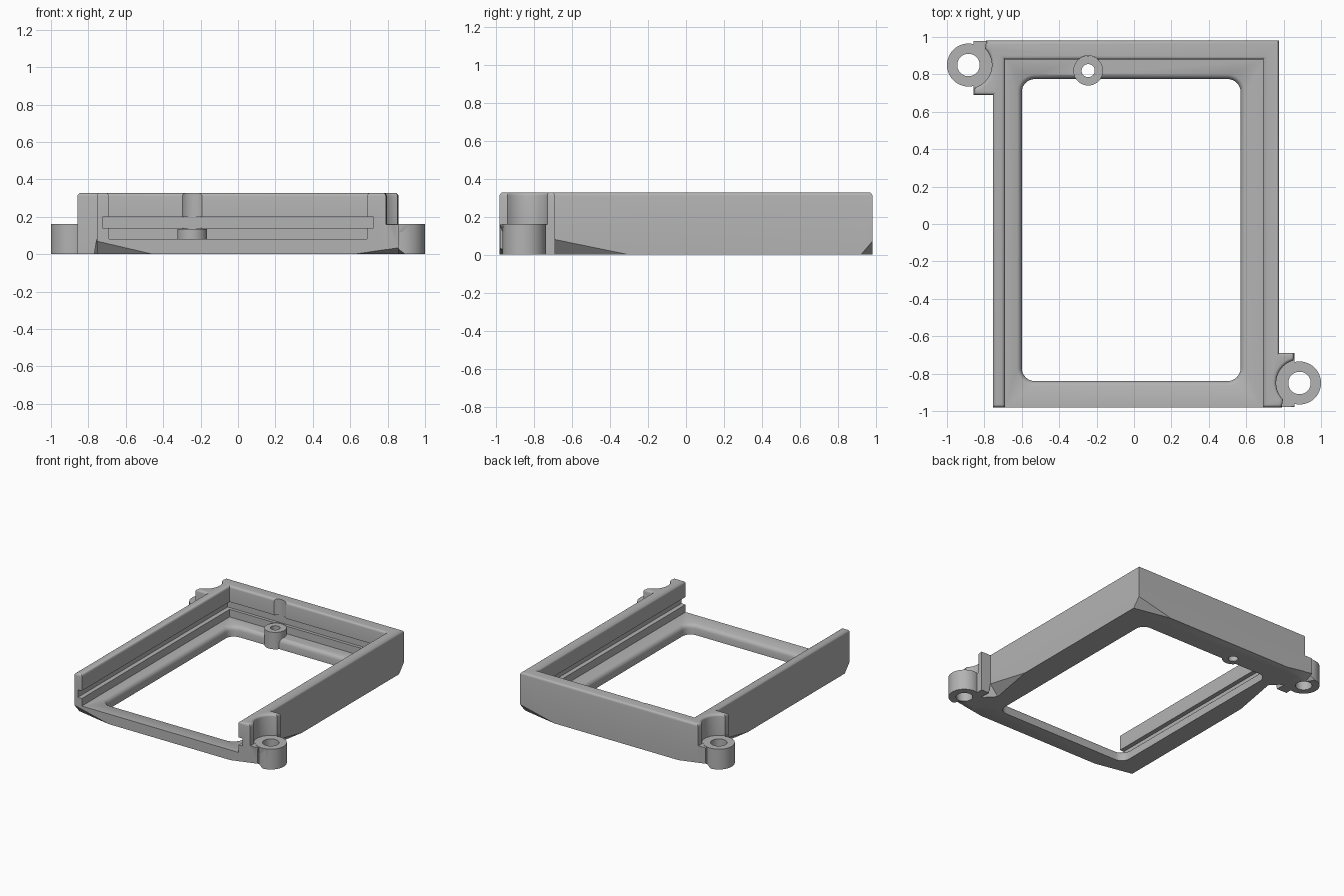
import bpy, bmesh, math
from mathutils import Vector

if "Cube" in bpy.data.objects:
    bpy.data.objects.remove(bpy.data.objects["Cube"])

mat = bpy.data.materials.new("plain grey")
mat.diffuse_color = (0.45, 0.45, 0.45, 1)
mat.use_nodes = True
mat.node_tree.nodes["Principled BSDF"].inputs["Base Color"].default_value = mat.diffuse_color


def finish(name, bm):
    bmesh.ops.recalc_face_normals(bm, faces=bm.faces)
    me = bpy.data.meshes.new(name)
    bm.to_mesh(me)
    bm.free()
    ob = bpy.data.objects.new(name, me)
    bpy.context.collection.objects.link(ob)
    me.materials.append(mat)
    return ob


def loft(name, rings, bevel=0):
    """Solid skinned through rings of (outline, z); optional rounding of the top rim."""
    bm = bmesh.new()
    loops = [[bm.verts.new((x, y, z)) for x, y in pts] for pts, z in rings]
    n = len(loops[0])
    for a, b in zip(loops, loops[1:]):
        for i in range(n):
            j = (i + 1) % n
            bm.faces.new((a[i], a[j], b[j], b[i]))
    bm.faces.new(loops[0][::-1])
    top = bm.faces.new(loops[-1])
    if bevel:
        bmesh.ops.recalc_face_normals(bm, faces=bm.faces)
        bmesh.ops.bevel(bm, geom=list(top.edges), offset=bevel, segments=4,
                        profile=0.5, affect='EDGES')
    return finish(name, bm)


def rect(x0, x1, y0, y1):
    return [(x0, y0), (x1, y0), (x1, y1), (x0, y1)]


def box(name, x0, x1, y0, y1, z0, z1):
    r = rect(x0, x1, y0, y1)
    return loft(name, [(r, z0), (r, z1)])


def arc(cx, cy, r, a0, a1, n):
    return [(cx + r * math.cos(math.radians(a0 + (a1 - a0) * i / n)),
             cy + r * math.sin(math.radians(a0 + (a1 - a0) * i / n))) for i in range(n + 1)]


def cylinder(name, cx, cy, r, z0, z1):
    c = arc(cx, cy, r, 0, 360, 40)[:-1]
    return loft(name, [(c, z0), (c, z1)])


def rounded(x0, x1, y0, y1, r):
    return (arc(x1 - r, y1 - r, r, 0, 90, 8) + arc(x0 + r, y1 - r, r, 90, 180, 8)
            + arc(x0 + r, y0 + r, r, 180, 270, 8) + arc(x1 - r, y0 + r, r, 270, 360, 8))


def corner_cut(corner, *ends):
    """Pyramid that slices a corner off, grown slightly past the outer faces."""
    c = Vector(corner)
    bm = bmesh.new()
    e = [Vector(p) for p in ends]
    apex = c + sum((c - p for p in e), Vector()) * 0.3
    v = [bm.verts.new(p) for p in [apex] + [c + (p - c) * 1.0 for p in e]]
    for f in ((0, 1, 2), (0, 2, 3), (0, 3, 1), (1, 3, 2)):
        bm.faces.new([v[i] for i in f])
    return finish("corner_cutter", bm)


def combine(target, tool, op):
    m = target.modifiers.new(op, 'BOOLEAN')
    m.operation, m.object, m.solver = op, tool, 'EXACT'
    bpy.context.view_layer.objects.active = target
    bpy.ops.object.modifier_apply(modifier=m.name)
    bpy.data.objects.remove(tool)


# Three walls with the scooped ear shoulders, rounded along the top
ear = [(-0.79, 0.98)] + arc(-0.885, 0.85, 0.125, 45, -75, 12) + [(-0.858, 0.69)]
outline = ([(-0.755, -0.98), (-0.69, -0.98), (-0.69, 0.88), (0.69, 0.88), (0.69, -0.98)]
           + [(-x, -y) for x, y in ear] + [(0.775, -0.69), (0.775, 0.98)]
           + ear + [(-0.755, 0.69)])
frame = loft("bezel_frame", [(outline, 0), (outline, 0.328)], bevel=0.018)

# Low base rim, lower ear blocks and screw boss
combine(frame, box("base_rim", -0.754, 0.774, -0.98, 0.979, 0, 0.08), 'UNION')
for s in (-1, 1):
    xs = sorted((s * 0.74, s * 0.857))
    ys = sorted((-s * 0.691, -s * 0.978))
    combine(frame, box("ear_block", *xs, *ys, 0, 0.16), 'UNION')
    combine(frame, cylinder("ear_ring", s * 0.885, -s * 0.85, 0.115, 0, 0.162), 'UNION')
combine(frame, cylinder("boss_recess", -0.245, 0.82, 0.08, 0.1, 0.5), 'DIFFERENCE')
combine(frame, cylinder("screw_boss", -0.245, 0.82, 0.0795, 0.001, 0.135), 'UNION')

# Panel groove around the inside of the walls
combine(frame, box("groove", -0.725, 0.725, -1.1, 0.905, 0.14, 0.2), 'DIFFERENCE')

# Window opening with a softened upper lip, leaving the boss whole
lip = [(rounded(-0.60 - d, 0.57 + d, -0.84 - d, 0.775 + d, 0.07 + d), z)
       for d, z in ((0, -0.1), (0, 0.05), (0.004, 0.062), (0.012, 0.073), (0.026, 0.081))]
window = loft("window", lip)
combine(window, cylinder("boss_keep", -0.245, 0.82, 0.0795, -0.2, 0.3), 'DIFFERENCE')
combine(frame, window, 'DIFFERENCE')

# Screw holes
for x, y, r in ((-0.245, 0.82, 0.035), (0.885, -0.85, 0.06), (-0.885, 0.85, 0.06)):
    combine(frame, cylinder("screw_hole", x, y, r, -0.1, 0.6), 'DIFFERENCE')

# Sloped underside corners, in diagonal pairs
for s in (-1, 1):
    x = 0.775 if s > 0 else 0.755
    combine(frame, corner_cut((s * x, s * 0.98, 0), (s * (x - 0.3), s * 0.98, 0),
                              (s * x, s * 0.92, 0), (s * x, s * 0.98, 0.07)), 'DIFFERENCE')
    combine(frame, corner_cut((s * x, -s * 0.69, 0), (s * x, -s * 0.3, 0),
                              (s * (x - 0.07), -s * 0.69, 0), (s * x, -s * 0.69, 0.08)), 'DIFFERENCE')
    combine(frame, corner_cut((s * 0.858, -s * 0.98, 0), (s * 0.62, -s * 0.98, 0),
                              (s * 0.858, -s * 0.90, 0), (s * 0.858, -s * 0.98, 0.035)), 'DIFFERENCE')

# V notch in the front ear
combine(frame, corner_cut((0.88, -0.98, 0.17), (0.83, -0.98, 0.165),
                          (0.93, -0.96, 0.165), (0.88, -0.95, 0.08)), 'DIFFERENCE')

bpy.ops.object.select_all(action='DESELECT')
frame.select_set(True)
bpy.context.view_layer.objects.active = frame
bpy.ops.object.shade_smooth_by_angle(angle=math.radians(30))
